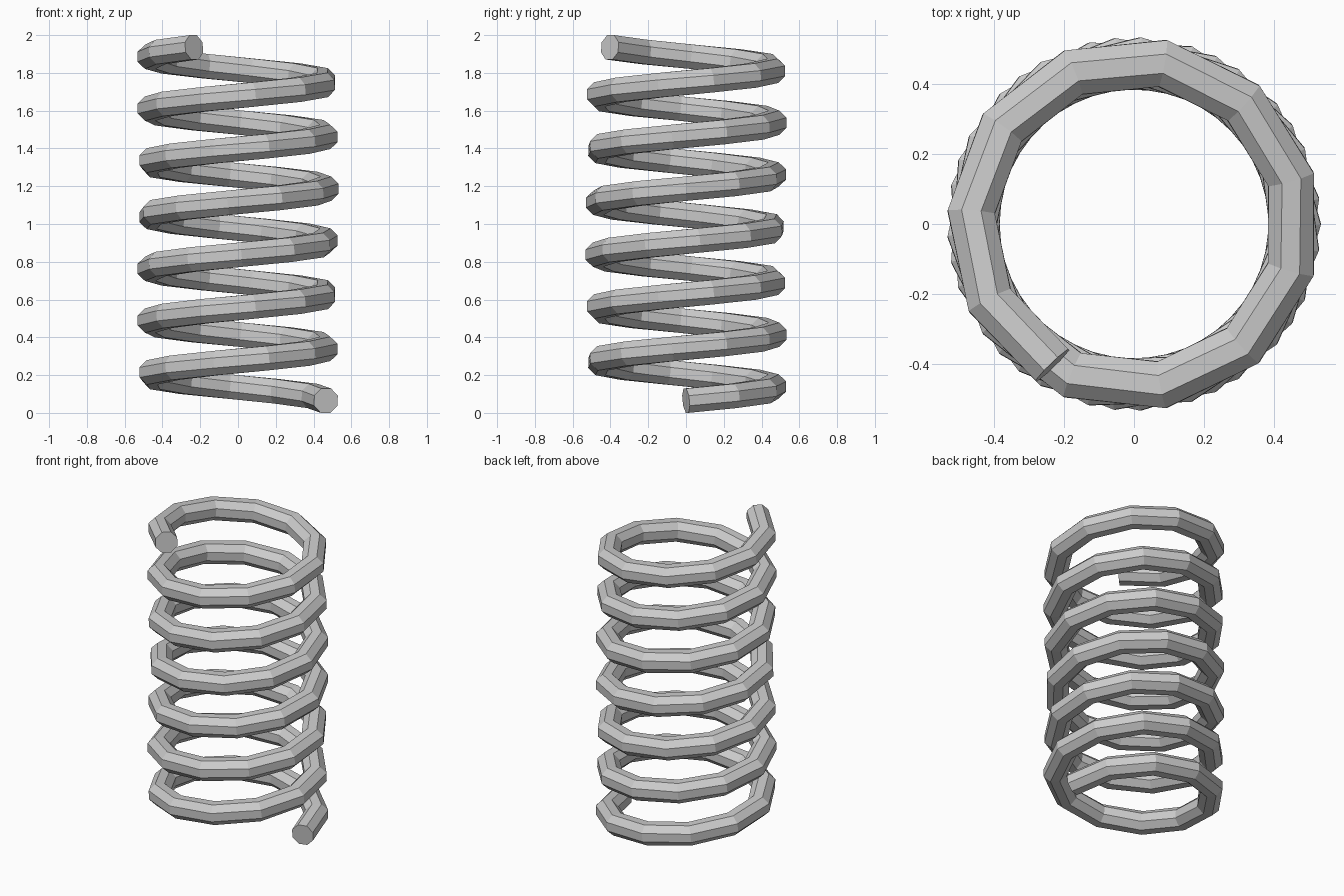
import bpy, bmesh
from math import radians, cos, sin, pi
from mathutils import Vector

if "Cube" in bpy.data.objects:
    bpy.data.objects.remove(bpy.data.objects["Cube"])

# Coil spring: octagonal wire swept along a coarse right-handed helix
COIL_R = 0.4655
WIRE_R = 0.07
SIDES = 8
STEP = radians(32)
SEGMENTS = 75
HALF_H = WIRE_R * cos(pi / SIDES)      # flat-topped octagon half height
Z0, Z1 = HALF_H, 2.0 - HALF_H


def path_point(i):
    a = i * STEP
    return Vector((COIL_R * cos(a), COIL_R * sin(a), Z0 + (Z1 - Z0) * i / SEGMENTS))


points = [path_point(i) for i in range(SEGMENTS + 1)]
bm = bmesh.new()
rings = []
for i, p in enumerate(points):
    # Inner rings are mitred between neighbours, ends are cut square
    a, b = points[max(i - 1, 0)], points[min(i + 1, SEGMENTS)]
    tangent = (b - a).normalized()
    outward = tangent.cross(Vector((0, 0, 1))).normalized()
    up = outward.cross(tangent).normalized()
    mitre = 1 / cos(STEP / 2) if 0 < i < SEGMENTS else 1
    ring = []
    for k in range(SIDES):
        t = 2 * pi * (k + 0.5) / SIDES
        ring.append(bm.verts.new(
            p + outward * (WIRE_R * mitre * cos(t)) + up * (WIRE_R * sin(t))))
    rings.append(ring)

# Wire sides
for r0, r1 in zip(rings, rings[1:]):
    for k in range(SIDES):
        n = (k + 1) % SIDES
        bm.faces.new((r0[k], r0[n], r1[n], r1[k]))
# End caps
bm.faces.new(rings[0])
bm.faces.new(rings[-1])
bmesh.ops.recalc_face_normals(bm, faces=bm.faces)

mesh = bpy.data.meshes.new("coil_spring")
bm.to_mesh(mesh)
bm.free()
spring = bpy.data.objects.new("coil_spring", mesh)
bpy.context.collection.objects.link(spring)
